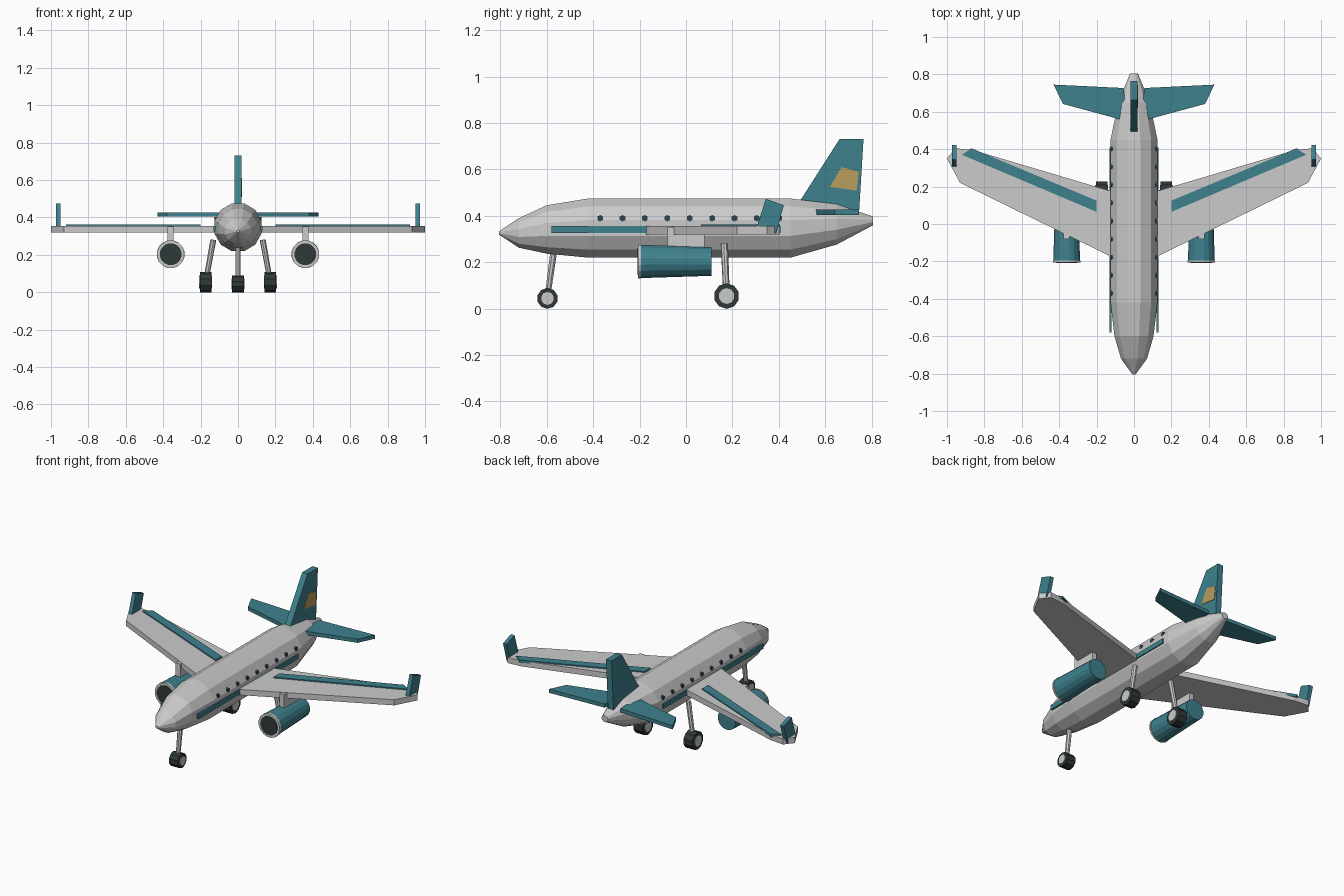
import bpy, bmesh
from math import sin, cos, tau
from mathutils import Vector

if "Cube" in bpy.data.objects:
    bpy.data.objects.remove(bpy.data.objects["Cube"])


def colour(name, rgb):
    m = bpy.data.materials.new(name)
    m.diffuse_color = (*rgb, 1)
    m.use_nodes = True
    m.node_tree.nodes["Principled BSDF"].inputs["Base Color"].default_value = m.diffuse_color
    return m


TEAL = colour("teal", (0.048, 0.22, 0.27))
DARK = colour("dark", (0.03, 0.04, 0.04))
GLASS = colour("window_glass", (0.03, 0.06, 0.08))
GOLD = colour("gold", (0.48, 0.34, 0.11))


def loft(name, rings, mat=None):
    """Skin a list of equal-length point rings and cap both ends."""
    bm = bmesh.new()
    loops = [[bm.verts.new(p) for p in r] for r in rings]
    n = len(loops[0])
    for a, b in zip(loops, loops[1:]):
        for i in range(n):
            j = (i + 1) % n
            bm.faces.new((a[i], a[j], b[j], b[i]))
    bm.faces.new(loops[0])
    bm.faces.new(loops[-1])
    bmesh.ops.recalc_face_normals(bm, faces=bm.faces)
    me = bpy.data.meshes.new(name)
    bm.to_mesh(me)
    bm.free()
    ob = bpy.data.objects.new(name, me)
    bpy.context.collection.objects.link(ob)
    if mat:
        me.materials.append(mat)
    return ob


def slab_z(name, outline, z0, z1, side=1, mat=None):
    """Plan outline (x, y) thickened in z."""
    return loft(name, [[(side * x, y, z) for x, y in outline] for z in (z0, z1)], mat)


def slab_x(name, outline, x0, x1, mat=None):
    """Side outline (y, z) thickened in x."""
    return loft(name, [[(x, y, z) for y, z in outline] for x in (x0, x1)], mat)


def rod(name, a, b, r0, r1, n, mat=None):
    """Cylinder or cone between two points."""
    a, b = Vector(a), Vector(b)
    q = (b - a).to_track_quat('Z', 'Y')
    return loft(name, [[c + q @ Vector((r * cos(tau * (i + .5) / n), r * sin(tau * (i + .5) / n), 0))
                        for i in range(n)] for c, r in ((a, r0), (b, r1))], mat)


# Fuselage sections: y, centre z, x radius, z radius
sections = [(-0.805, 0.326, 0.008, 0.008), (-0.72, 0.326, 0.072, 0.066),
            (-0.60, 0.341, 0.108, 0.108), (-0.42, 0.347, 0.130, 0.132),
            (0.45, 0.347, 0.130, 0.132), (0.65, 0.363, 0.087, 0.090),
            (0.805, 0.378, 0.022, 0.020)]
loft("fuselage", [[(rx * cos(tau * (i + .5) / 12), y, cz + rz * sin(tau * (i + .5) / 12))
                   for i in range(12)] for y, cz, rx, rz in sections])

# Tail fin with a plain gold panel on the right side
slab_x("tail_fin", [(0.49, 0.462), (0.662, 0.731), (0.765, 0.731), (0.745, 0.40), (0.53, 0.40)],
       -0.019, 0.019, TEAL)
slab_x("fin_panel", [(0.62, 0.525), (0.67, 0.61), (0.744, 0.59), (0.735, 0.508)], 0.018, 0.022, GOLD)


def wheel(name, x, y, z, r):
    rod(name + "_tyre", (x - .031, y, z), (x + .031, y, z), r, r, 10, DARK)
    rod(name + "_hub", (x - .035, y, z), (x + .035, y, z), r * .62, r * .62, 10)


# Nose gear
rod("nose_strut", (0, -0.568, 0.26), (0, -0.597, 0.05), 0.016, 0.013, 8)
wheel("nose_wheel", 0, -0.597, 0.044, 0.045)

for s, side in ((1, "right_"), (-1, "left_")):
    # Wing, flap and winglet
    slab_z(side + "wing", [(0.05, -0.21), (0.93, 0.22), (1.0, 0.35), (0.955, 0.405), (0.86, 0.395),
                           (0.12, 0.175), (0.05, 0.155)], 0.32, 0.355, s)
    slab_z(side + "flap", [(0.2, 0.065), (0.92, 0.37), (0.87, 0.405), (0.2, 0.125)], 0.345, 0.362, s, TEAL)
    slab_x(side + "winglet", [(0.303, 0.345), (0.344, 0.473), (0.422, 0.445), (0.387, 0.325)],
           s * 0.949, s * 0.974, TEAL)
    # Tailplane
    slab_z(side + "tailplane", [(0.04, 0.55), (0.38, 0.642), (0.43, 0.745), (0.055, 0.727)],
           0.404, 0.427, s, TEAL)
    # Engine, intake and pylon
    x = s * 0.36
    rod(side + "engine", (x, -0.195, 0.203), (x, 0.11, 0.203), 0.073, 0.063, 16, TEAL)
    rod(side + "engine_lip", (x, -0.206, 0.203), (x, -0.194, 0.203), 0.074, 0.075, 16)
    rod(side + "intake", (x, -0.209, 0.203), (x, -0.2, 0.203), 0.059, 0.059, 16, DARK)
    slab_x(side + "pylon", [(-0.08, 0.26), (-0.08, 0.352), (0.08, 0.352), (0.08, 0.26)],
           x - .016, x + .016)
    # Main gear
    rod(side + "main_strut", (s * 0.132, 0.165, 0.28), (s * 0.173, 0.175, 0.055), 0.016, 0.014, 8)
    wheel(side + "main_wheel", s * 0.173, 0.175, 0.054, 0.055)
    # Side stripe and cabin windows
    slab_x(side + "stripe", [(-0.58, 0.325), (-0.58, 0.355), (0.41, 0.355), (0.41, 0.325)],
           s * 0.12, s * 0.132, TEAL)
    for i in range(9):
        y = -0.37 + i * 0.0965
        rod(f"{side}window_{i + 1}", (s * 0.10, y, 0.389), (s * 0.126, y, 0.389), 0.014, 0.014, 6, GLASS)
